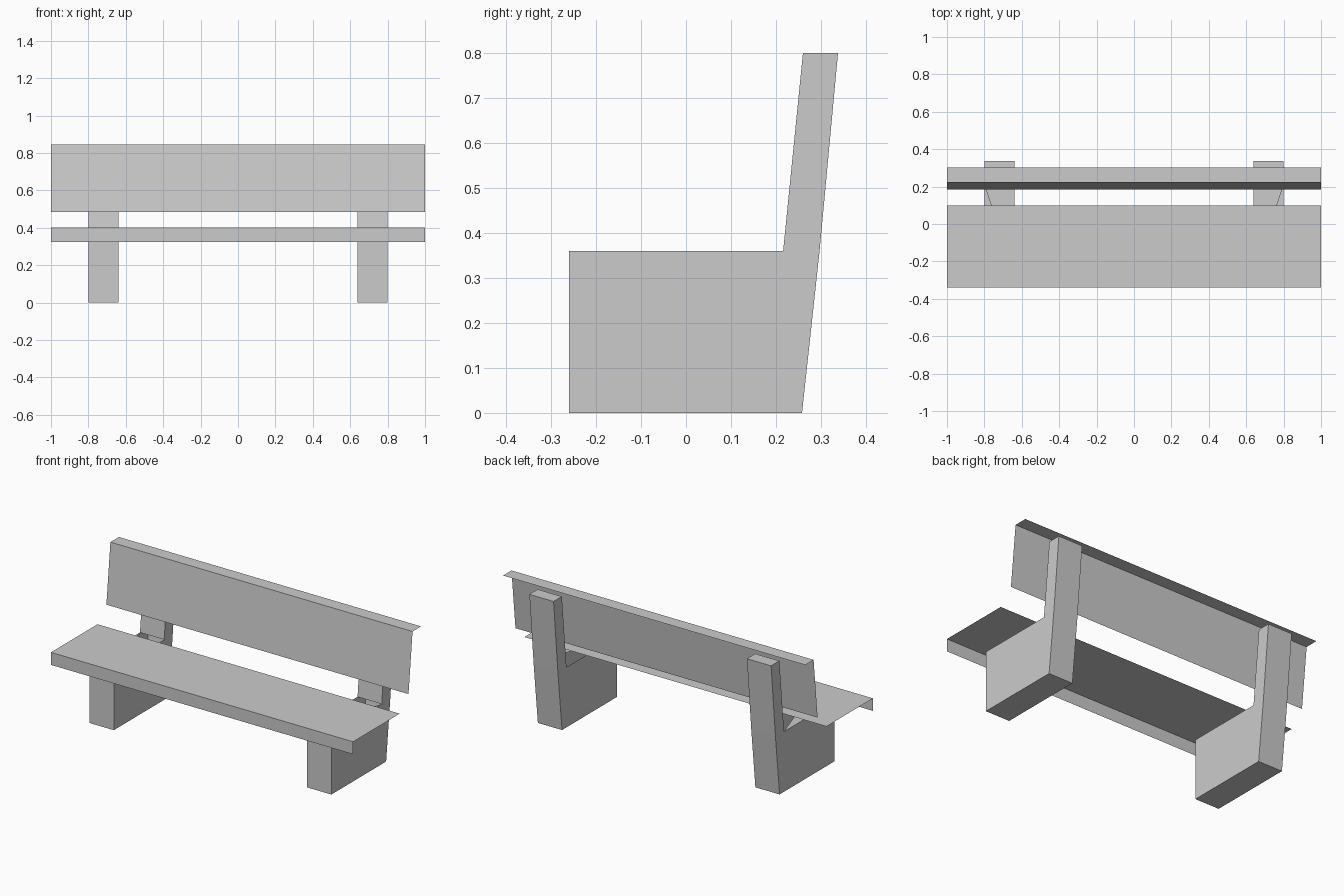
import bpy
import bmesh

cube = bpy.data.objects.get("Cube")
if cube:
    bpy.data.objects.remove(cube, do_unlink=True)

grey = bpy.data.materials.new("plain grey")
grey.use_nodes = True
colour = (0.6, 0.6, 0.6, 1)
grey.diffuse_color = colour
grey.node_tree.nodes["Principled BSDF"].inputs["Base Color"].default_value = colour


def add_object(name, bm):
    mesh = bpy.data.meshes.new(name)
    bm.to_mesh(mesh)
    bm.free()
    mesh.materials.append(grey)
    obj = bpy.data.objects.new(name, mesh)
    bpy.context.collection.objects.link(obj)
    return obj


def section(bm, profile, x):
    return [bm.verts.new((x, y, z)) for y, z in profile]


def folded_board(name, profile, half_length=1.0):
    """Thin open board: a bent profile swept along x."""
    bm = bmesh.new()
    right = section(bm, profile, -half_length)
    left = section(bm, profile, half_length)
    for i in range(len(profile) - 1):
        bm.faces.new((right[i], left[i], left[i + 1], right[i + 1]))
    return add_object(name, bm)


def support(name, side):
    """Foot and leaning post in one slab; the shelf under the seat is half open."""
    profile = [(-0.26, 0), (0.258, 0), (0.297, 0.36), (0.338, 0.8),
               (0.26, 0.8), (0.216, 0.36), (-0.26, 0.36)]
    shelf = 5  # profile edge that carries the seat
    bm = bmesh.new()
    inner = section(bm, profile, side * 0.64)
    outer = section(bm, profile, side * 0.8)
    # Each slab side is split at the shelf level into foot and post
    for ring in (inner, outer):
        bm.faces.new([ring[i] for i in (0, 1, 2, 5, 6)])
        bm.faces.new([ring[i] for i in (2, 3, 4, 5)])
    for i in range(len(profile)):
        j = (i + 1) % len(profile)
        if i == shelf:
            bm.faces.new((outer[i], outer[j], inner[j]))
        else:
            bm.faces.new((inner[i], inner[j], outer[j], outer[i]))
    bmesh.ops.recalc_face_normals(bm, faces=bm.faces)
    return add_object(name, bm)


# Seat: front lip and flat top
folded_board("seat", [(-0.34, 0.325), (-0.34, 0.4), (0.1, 0.4)])

# Backrest: leaning front panel and top cap
folded_board("backrest", [(0.184, 0.485), (0.222, 0.845), (0.302, 0.845)])

# Supports
support("left_support", 1)
support("right_support", -1)
